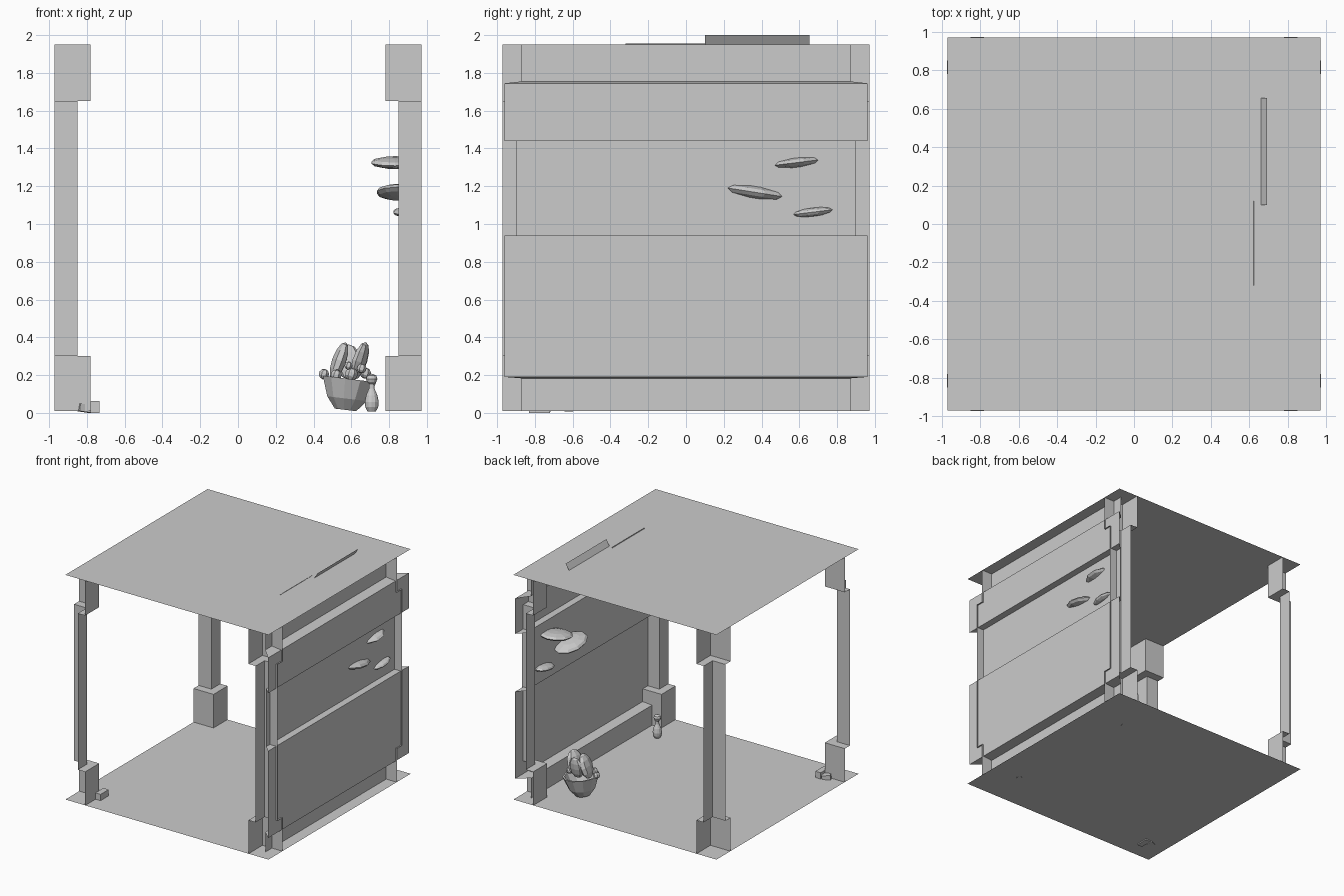
import bpy, bmesh, math
from mathutils import Matrix, Vector

if "Cube" in bpy.data.objects:
    bpy.data.objects.remove(bpy.data.objects["Cube"])

R = 0.97


def finish(bm, name, recalc=False):
    if recalc:
        bmesh.ops.recalc_face_normals(bm, faces=bm.faces)
    me = bpy.data.meshes.new(name)
    bm.to_mesh(me)
    bm.free()
    ob = bpy.data.objects.new(name, me)
    bpy.context.collection.objects.link(ob)
    return ob


def strip_mesh(name, rows):
    """Open surface made from rows of points."""
    bm = bmesh.new()
    vr = [[bm.verts.new(p) for p in row] for row in rows]
    for a, b in zip(vr, vr[1:]):
        for i in range(len(a) - 1):
            bm.faces.new((a[i], a[i + 1], b[i + 1], b[i]))
    return finish(bm, name)


def box(name, loc, size, rot=(0, 0, 0)):
    bm = bmesh.new()
    bmesh.ops.create_cube(bm, size=1)
    bmesh.ops.scale(bm, vec=size, verts=bm.verts)
    ob = finish(bm, name)
    ob.location = loc
    ob.rotation_euler = [math.radians(a) for a in rot]
    return ob


def ball(name, loc, radii, rot=(0, 0, 0), seg=10, rings=6):
    bm = bmesh.new()
    bmesh.ops.create_uvsphere(bm, u_segments=seg, v_segments=rings, radius=1)
    bmesh.ops.scale(bm, vec=radii, verts=bm.verts)
    ob = finish(bm, name)
    ob.location = loc
    ob.rotation_euler = [math.radians(a) for a in rot]
    return ob


def lathe(name, profile, loc, seg, rot=(0, 0, 0)):
    bm = bmesh.new()
    vs = [bm.verts.new((r, 0, z)) for r, z in profile]
    es = [bm.edges.new(p) for p in zip(vs, vs[1:])]
    bmesh.ops.spin(bm, geom=vs + es, cent=(0, 0, 0), axis=(0, 0, 1),
                   angle=math.tau, steps=seg, use_duplicate=False)
    bmesh.ops.remove_doubles(bm, verts=bm.verts, dist=0.0005)
    ob = finish(bm, name, True)
    ob.location = loc
    ob.rotation_euler = [math.radians(a) for a in rot]
    return ob


# Floor and ceiling sheets
strip_mesh("floor", [[(-R, -R, .01), (R, -R, .01)], [(-R, R, .01), (R, R, .01)]])
strip_mesh("ceiling", [[(-R, R, 1.95), (R, R, 1.95)], [(-R, -R, 1.95), (R, -R, 1.95)]])

# Corner posts: inward-facing shells with wide base and head blocks
post = [(.78, .01), (.78, .30), (.85, .30), (.85, 1.65), (.78, 1.65), (.78, 1.95)]
for sx in (-1, 1):
    for sy in (-1, 1):
        rows = [[(sx * .972, sy * d, z), (sx * d, sy * d, z), (sx * d, sy * .972, z)]
                for d, z in post]
        if sx * sy < 0:
            rows = [r[::-1] for r in rows]
        strip_mesh("corner_post", rows)

# Right wall: stepped panel profile with mitred ends
wall = [(.87, .01), (.87, .183), (.96, .19), (.96, .94), (.90, .94),
        (.90, 1.44), (.96, 1.44), (.96, 1.745), (.87, 1.755), (.87, 1.95)]
strip_mesh("right_wall", [[(d, d, z), (d, -d, z)] for d, z in wall])

# Slanted light sheets poking through the ceiling
for name, x, z, y0, y1 in (("light_sheet_wide", .692, 2.0, .10, .655),
                           ("light_sheet_narrow", .624, 1.955, -.32, .12)):
    dz = .14
    strip_mesh(name, [[(x, y0, z), (x, y1, z)],
                      [(x - dz * .64, y0, z - dz), (x - dz * .64, y1, z - dz)]])

# Shelf fungi growing through the wall
ball("shelf_fungus_top", (.832, .585, 1.325), (.132, .138, .030), (7, 0, 0))
ball("shelf_fungus_middle", (.845, .365, 1.168), (.115, .172, .036), (-9, 0, 0))
ball("shelf_fungus_bottom", (.885, .672, 1.063), (.066, .112, .024), (7, 0, 0))

# Tilted faceted bowl with an open inside
bowl = [(0, 0), (.058, 0), (.108, .06), (.146, .165), (.130, .165), (.095, .07), (0, .03)]
lathe("bowl", bowl, (.568, .595, .016), 11, (0, 7, 0))

# Large leaf-like caps standing in the bowl
ball("bowl_cap_left", (.535, .60, .275), (.038, .085, .105), (0, 20, 10), 8, 6)
ball("bowl_cap_right", (.645, .59, .275), (.036, .08, .105), (0, 18, -15), 8, 6)
ball("bowl_cap_back", (.585, .66, .27), (.065, .03, .095), (-12, 0, 0), 8, 6)

# Small knobs between the caps
for x, y, z, r in ((.455, .57, .205, .028), (.585, .51, .25, .022), (.655, .51, .235, .026),
                   (.60, .52, .205, .035), (.52, .51, .20, .03), (.675, .62, .21, .03)):
    ball("bowl_knob", (x, y, z), (r, r, r), (0, 15, 0), 7, 5)

# Small vase with a round stopper
vase = [(0, 0), (.022, 0), (.034, .022), (.037, .05), (.030, .085), (.015, .12),
        (.013, .145), (.024, .155), (.030, .172), (.024, .19), (0, .2)]
v = lathe("vase", vase, (.708, -.62, .008), 12)

# Fallen blocks by the front left post
box("rubble_block_large", (-.757, -.775, .032), (.05, .11, .064))
box("rubble_block_small", (-.815, -.755, .025), (.07, .05, .04), (0, 8, 25))
